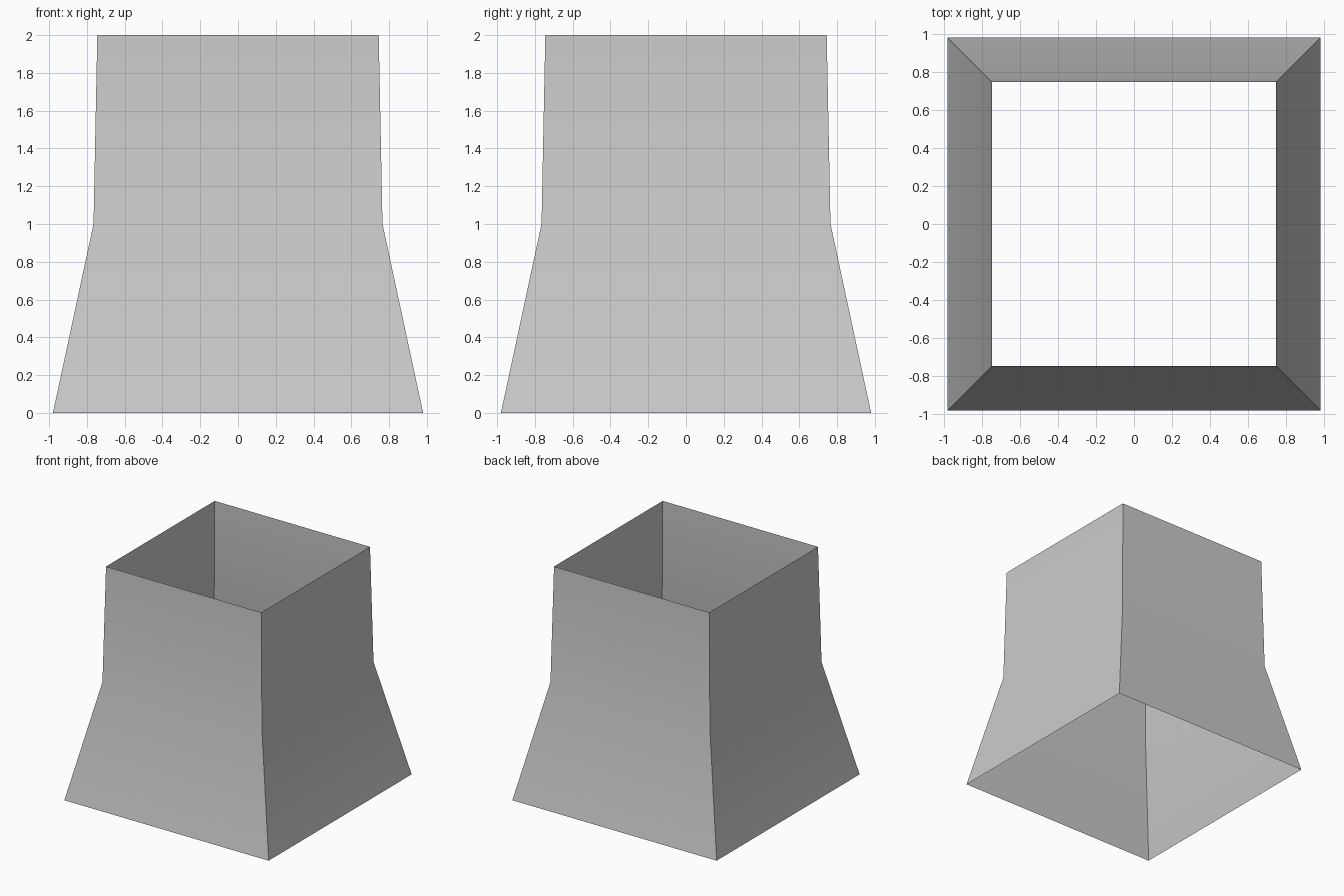
import bpy
import bmesh
import math

cube = bpy.data.objects.get("Cube")
if cube:
    bpy.data.objects.remove(cube, do_unlink=True)

# Plain grey material
grey = bpy.data.materials.new("plain grey")
grey.use_nodes = True
colour = (0.6, 0.6, 0.6, 1)
grey.diffuse_color = colour
grey.node_tree.nodes["Principled BSDF"].inputs["Base Color"].default_value = colour

# Flared square tube: half width and height of each ring
PROFILE = [(0.98, 0), (0.765, 1), (0.745, 2)]
CORNERS = [(-1, -1), (1, -1), (1, 1), (-1, 1)]

bm = bmesh.new()
rings = [[bm.verts.new((x * w, y * w, z)) for x, y in CORNERS] for w, z in PROFILE]
for low, high in zip(rings, rings[1:]):
    for i in range(4):
        j = (i + 1) % 4
        bm.faces.new((low[i], low[j], high[j], high[i]))

mesh = bpy.data.meshes.new("flared_square_tube")
bm.to_mesh(mesh)
bm.free()
mesh.materials.append(grey)
tube = bpy.data.objects.new("flared_square_tube", mesh)
bpy.context.collection.objects.link(tube)

# Smooth the gentle bend, keep the four corners sharp
bpy.ops.object.select_all(action='DESELECT')
tube.select_set(True)
bpy.context.view_layer.objects.active = tube
bpy.ops.object.shade_smooth_by_angle(angle=math.radians(30))
